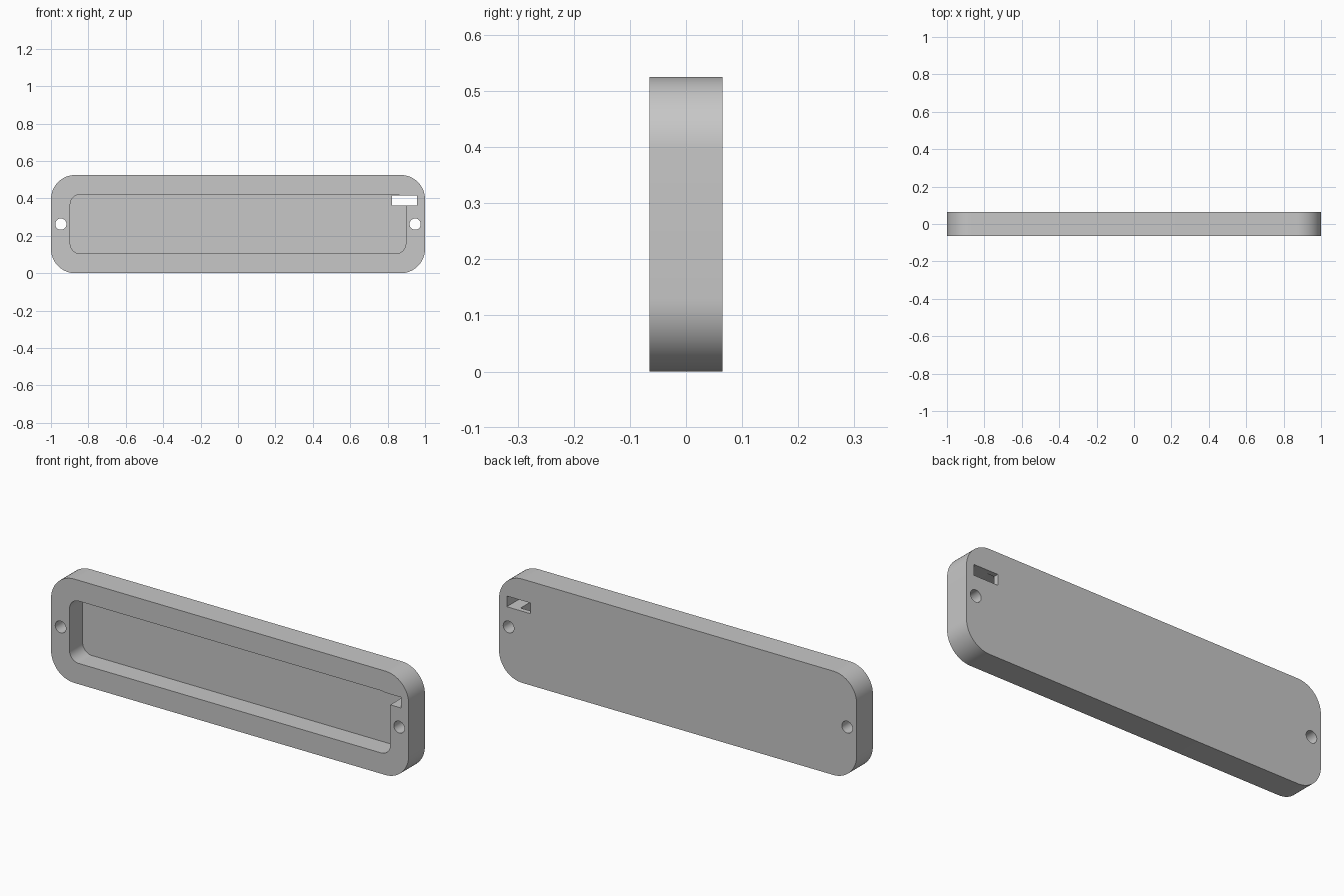
import bpy
import bmesh
from math import cos, sin, pi

cube = bpy.data.objects.get("Cube")
if cube:
    bpy.data.objects.remove(cube, do_unlink=True)

HEIGHT = 0.525
MID = HEIGHT / 2
HALF_DEPTH = 0.065
FLOOR_Y = 0.04

grey = bpy.data.materials.new("plain grey")
grey.use_nodes = True
colour = (0.57, 0.57, 0.57, 1)
grey.diffuse_color = colour
grey.node_tree.nodes["Principled BSDF"].inputs["Base Color"].default_value = colour


def rounded_block(name, cx, cz, width, height, radius, y0, y1, steps=16):
    """Rounded rectangle in the xz plane, extruded from y0 to y1."""
    points = []
    for i, (sx, sz) in enumerate([(1, 1), (-1, 1), (-1, -1), (1, -1)]):
        px = cx + sx * (width / 2 - radius)
        pz = cz + sz * (height / 2 - radius)
        if radius == 0:
            points.append((px, pz))
            continue
        for k in range(steps + 1):
            a = (i + k / steps) * pi / 2
            points.append((px + radius * cos(a), pz + radius * sin(a)))
    bm = bmesh.new()
    verts = [bm.verts.new((x, y0, z)) for x, z in points]
    bmesh.ops.remove_doubles(bm, verts=verts, dist=1e-5)
    face = bm.faces.new([v for v in verts if v.is_valid])
    extruded = bmesh.ops.extrude_face_region(bm, geom=[face], use_keep_orig=True)
    moved = [g for g in extruded["geom"] if isinstance(g, bmesh.types.BMVert)]
    bmesh.ops.translate(bm, verts=moved, vec=(0, y1 - y0, 0))
    bmesh.ops.recalc_face_normals(bm, faces=bm.faces)
    mesh = bpy.data.meshes.new(name)
    bm.to_mesh(mesh)
    bm.free()
    mesh.materials.append(grey)
    obj = bpy.data.objects.new(name, mesh)
    bpy.context.collection.objects.link(obj)
    return obj


# Main plate
body = rounded_block("cover_plate", 0, MID, 2, HEIGHT, 0.13, -HALF_DEPTH, HALF_DEPTH)

# Front recess, corner slot and the two screw holes
cutters = [
    rounded_block("recess_cutter", 0, MID, 1.794, 0.315, 0.052, -0.2, FLOOR_Y),
    rounded_block("slot_cutter", 0.89, 0.389, 0.134, 0.054, 0, -0.2, 0.2),
]
for side, sx in (("left", 1), ("right", -1)):
    cutters.append(rounded_block(side + "_hole_cutter", sx * 0.947, MID,
                                 0.06, 0.06, 0.0299, -0.2, 0.2, steps=8))

bpy.ops.object.select_all(action="DESELECT")
bpy.context.view_layer.objects.active = body
body.select_set(True)
for cutter in cutters:
    cutter.hide_render = True
    mod = body.modifiers.new(cutter.name, "BOOLEAN")
    mod.operation = "DIFFERENCE"
    mod.solver = "EXACT"
    mod.object = cutter
    bpy.ops.object.modifier_apply(modifier=mod.name)
for cutter in cutters:
    bpy.data.objects.remove(cutter, do_unlink=True)

bpy.ops.object.shade_smooth_by_angle(angle=pi / 6)
